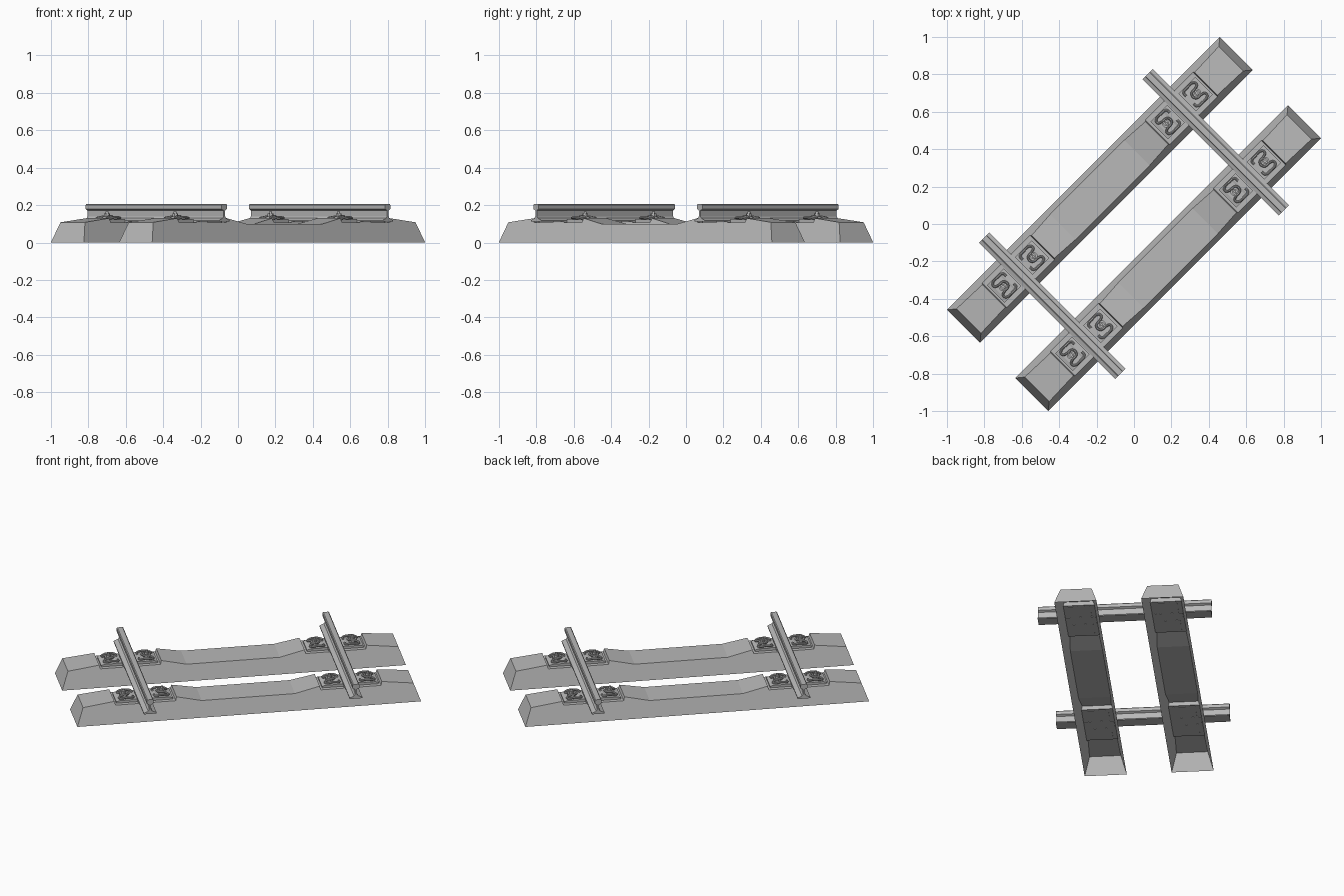
import bpy, bmesh, math
from mathutils import Matrix, Vector

cube = bpy.data.objects.get("Cube")
if cube:
    bpy.data.objects.remove(cube, do_unlink=True)

grey = bpy.data.materials.new("mid_grey")
grey.use_nodes = True
COLOUR = (0.48, 0.48, 0.48, 1)
grey.diffuse_color = COLOUR
grey.node_tree.nodes["Principled BSDF"].inputs["Base Color"].default_value = COLOUR

TURN = Matrix.Rotation(math.radians(45), 4, 'Z')   # track lies diagonally
RAIL_X, SLEEPER_Y = 0.618, 0.258
SEAT_Z = 0.108


def place(name, mesh, matrix=Matrix(), smooth=False):
    """Link a mesh as an object, positioned in the turned track frame."""
    ob = bpy.data.objects.new(name, mesh)
    bpy.context.collection.objects.link(ob)
    ob.matrix_world = TURN @ matrix
    if not mesh.materials:
        mesh.materials.append(grey)
    if smooth:
        bpy.ops.object.select_all(action='DESELECT')
        ob.select_set(True)
        bpy.context.view_layer.objects.active = ob
        bpy.ops.object.shade_smooth_by_angle(angle=math.radians(40))
    return ob


def finish(bm, name):
    bmesh.ops.recalc_face_normals(bm, faces=bm.faces)
    mesh = bpy.data.meshes.new(name)
    bm.to_mesh(mesh)
    bm.free()
    return mesh


def extrude_y(name, outline, y0, y1):
    """Closed x/z outline extruded along y with caps."""
    bm = bmesh.new()
    rings = [[bm.verts.new((x, y, z)) for x, z in outline] for y in (y0, y1)]
    n = len(outline)
    for i in range(n):
        j = (i + 1) % n
        bm.faces.new((rings[0][i], rings[0][j], rings[1][j], rings[1][i]))
    bm.faces.new(rings[0])
    bm.faces.new(rings[1])
    return finish(bm, name)


# Sleeper: shell open underneath, stepped seats, drafted sides
def sleeper_mesh():
    half = [(0.28, 0.098), (0.43, 0.13), (0.436, SEAT_Z), (0.797, SEAT_Z),
            (0.803, 0.13), (0.992, 0.108), (1.032, 0.0)]
    path = [(-x, z) for x, z in reversed(half)] + half
    bm = bmesh.new()
    top, base = [], []
    for x, z in path:
        w = 0.125 - 0.3 * z
        top.append([bm.verts.new((x, s * w, z)) for s in (-1, 1)])
        base.append([bm.verts.new((x, s * 0.125, 0)) if z > 0 else v
                     for s, v in zip((-1, 1), top[-1])])
    for i in range(len(path) - 1):
        bm.faces.new((top[i][0], top[i + 1][0], top[i + 1][1], top[i][1]))
        for s in (0, 1):
            ring = [top[i][s], top[i + 1][s], base[i + 1][s], base[i][s]]
            bm.faces.new(list(dict.fromkeys(ring)))
    mesh = finish(bm, "sleeper")
    return mesh


sleeper = sleeper_mesh()
for side, y in (("back", SLEEPER_Y), ("front", -SLEEPER_Y)):
    place(side + "_sleeper", sleeper, Matrix.Translation((0, y, 0)))

# Rails: foot, web and head section
right_half = [(0.038, 0.112), (0.038, 0.119), (0.012, 0.130), (0.006, 0.140),
              (0.006, 0.172), (0.020, 0.179), (0.020, 0.200), (0.015, 0.205)]
section = right_half + [(-x, z) for x, z in reversed(right_half)]
rail = extrude_y("rail", section, -0.515, 0.515)
for side, x in (("left", RAIL_X), ("right", -RAIL_X)):
    place(side + "_rail", rail, Matrix.Translation((x, 0, 0)))

# Fastening parts, modelled at a point beside the rail with +x away from it
pad = extrude_y("rail_pad", [(-0.042, SEAT_Z - 0.002), (0.042, SEAT_Z - 0.002),
                             (0.042, 0.113), (-0.042, 0.113)], -0.088, 0.088)
guide_plate = extrude_y("guide_plate",
                        [(-0.072, 0.106), (0.055, 0.106), (0.055, 0.117),
                         (0.035, 0.123), (-0.03, 0.123), (-0.04, 0.126),
                         (-0.072, 0.124)], -0.066, 0.066)


def bolt_mesh():
    """Washer, hexagonal nut and stud stacked."""
    bm = bmesh.new()
    for r, z0, z1, n in ((0.023, 0.12, 0.140, 16), (0.016, 0.140, 0.154, 6),
                         (0.008, 0.154, 0.166, 12)):
        bmesh.ops.create_cone(bm, cap_ends=True, segments=n, radius1=r, radius2=r,
                              depth=z1 - z0,
                              matrix=Matrix.Translation((0, 0, (z0 + z1) / 2)))
    return finish(bm, "bolt")


def clip_mesh():
    """Bent spring rod: middle loop round the bolt, arms resting on the rail foot."""
    arm = [(-0.052, 0.028, 0.130), (-0.050, 0.050, 0.131), (-0.015, 0.056, 0.136),
           (0.026, 0.052, 0.130), (0.032, 0.034, 0.129), (0.010, 0.023, 0.138),
           (-0.018, 0.020, 0.140), (-0.028, 0.010, 0.140)]
    pts = arm + [(x, -y, z) for x, y, z in reversed(arm)]
    cu = bpy.data.curves.new("clip_path", 'CURVE')
    cu.dimensions = '3D'
    cu.bevel_depth = 0.0065
    cu.bevel_resolution = 2
    cu.use_fill_caps = True
    cu.resolution_u = 3
    sp = cu.splines.new('BEZIER')
    sp.bezier_points.add(len(pts) - 1)
    for bp, p in zip(sp.bezier_points, pts):
        bp.co = Vector(p)
        bp.handle_left_type = bp.handle_right_type = 'AUTO'
    ob = bpy.data.objects.new("clip_path", cu)
    bpy.context.collection.objects.link(ob)
    bpy.context.view_layer.update()
    mesh = bpy.data.meshes.new_from_object(
        ob.evaluated_get(bpy.context.evaluated_depsgraph_get()))
    bpy.data.objects.remove(ob, do_unlink=True)
    mesh.materials.clear()
    mesh.name = "spring_clip"
    return mesh


bolt, clip = bolt_mesh(), clip_mesh()
for rail_name, rx in (("left", RAIL_X), ("right", -RAIL_X)):
    for row, y in (("back", SLEEPER_Y), ("front", -SLEEPER_Y)):
        tag = f"{rail_name}_{row}"
        place(tag + "_rail_pad", pad, Matrix.Translation((rx, y, 0)))
        for end, d in (("a", 1), ("b", -1)):
            spot = Matrix.Translation((rx + d * 0.115, y, 0))
            if d < 0:
                spot = spot @ Matrix.Rotation(math.pi, 4, 'Z')
            place(f"{tag}_guide_plate_{end}", guide_plate, spot)
            place(f"{tag}_bolt_{end}", bolt, spot)
            place(f"{tag}_spring_clip_{end}", clip, spot, smooth=True)
